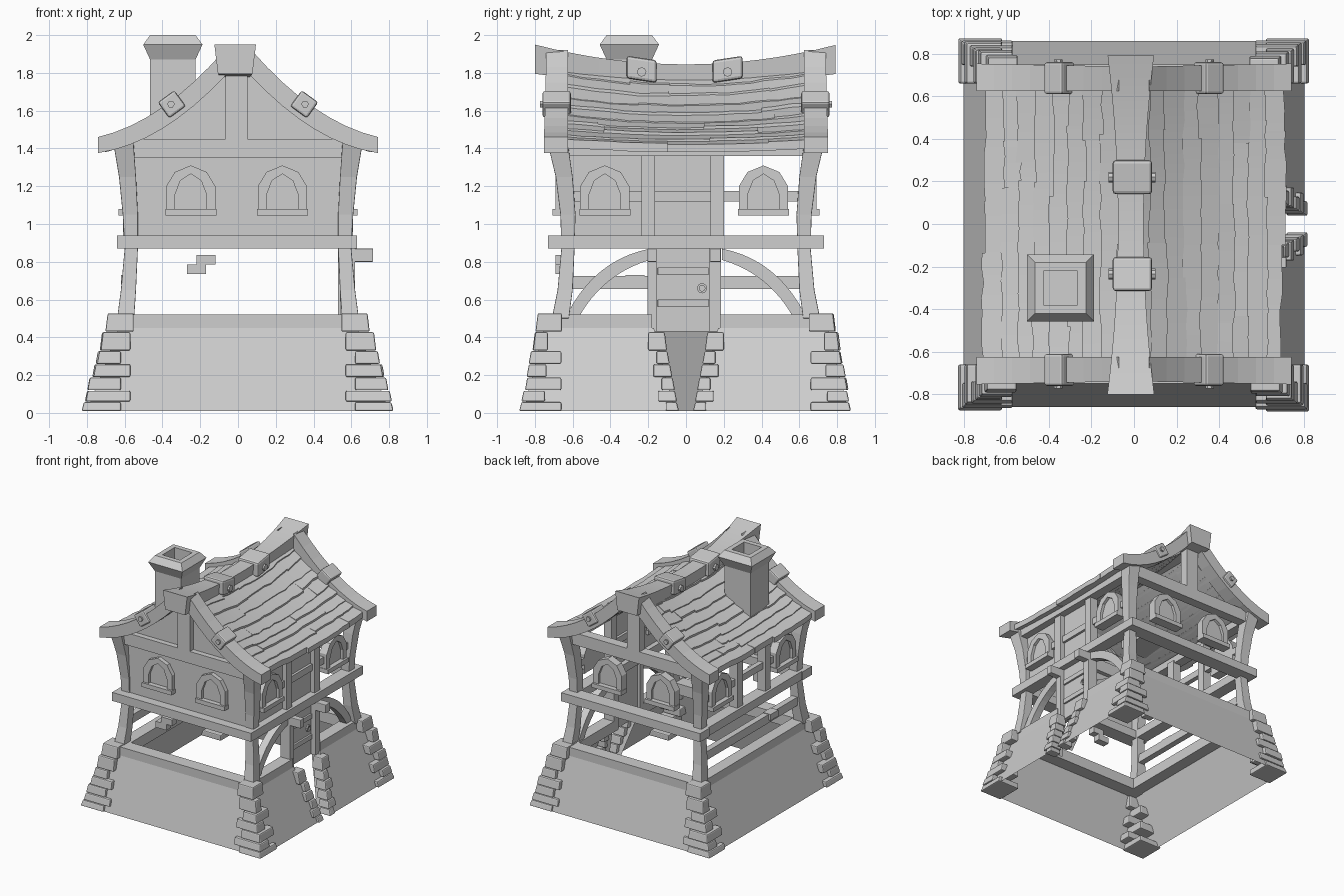
import bpy, bmesh, math, random
from mathutils import Vector

random.seed(4)
cube = bpy.data.objects.get("Cube")
if cube:
    bpy.data.objects.remove(cube)

grey = bpy.data.materials.new("plain grey")
grey.use_nodes = True
grey.diffuse_color = (0.62, 0.62, 0.62, 1)
grey.node_tree.nodes["Principled BSDF"].inputs["Base Color"].default_value = (0.62, 0.62, 0.62, 1)
CORNERS = [(a, b) for a in (1, -1) for b in (1, -1)]


def add_loft(bm, rings, caps=True):
    rows = [[bm.verts.new(p) for p in ring] for ring in rings]
    n = len(rows[0])
    for a, b in zip(rows, rows[1:]):
        for i in range(n):
            j = (i + 1) % n
            bm.faces.new((a[i], a[j], b[j], b[i]))
    if caps:
        bm.faces.new(rows[0])
        bm.faces.new(rows[-1])


def finish(name, bm, bevel=0, smooth=False):
    bmesh.ops.recalc_face_normals(bm, faces=bm.faces)
    mesh = bpy.data.meshes.new(name)
    bm.to_mesh(mesh)
    bm.free()
    mesh.materials.append(grey)
    ob = bpy.data.objects.new(name, mesh)
    bpy.context.collection.objects.link(ob)
    if bevel:
        mod = ob.modifiers.new("worn edges", "BEVEL")
        mod.width = bevel
        mod.segments = 2
    if smooth:
        bpy.context.view_layer.objects.active = ob
        ob.select_set(True)
        bpy.ops.object.shade_smooth_by_angle()
        ob.select_set(False)


def loft(name, rings, bevel=0, smooth=False):
    bm = bmesh.new()
    add_loft(bm, rings)
    finish(name, bm, bevel, smooth)


def rect(x0, x1, y0, y1, z):
    return [(x0, y0, z), (x1, y0, z), (x1, y1, z), (x0, y1, z)]


def boxes(name, items, bevel=0):
    bm = bmesh.new()
    for x0, x1, y0, y1, z0, z1 in items:
        add_loft(bm, [rect(x0, x1, y0, y1, z0), rect(x0, x1, y0, y1, z1)])
    finish(name, bm, bevel)


def sheet(name, polys):
    bm = bmesh.new()
    for poly in polys:
        bm.faces.new([bm.verts.new(p) for p in poly])
    finish(name, bm)


# Sloping base walls, with a tapering gap at the doorway
BX, BY, TX, TY = 0.8, 0.86, 0.63, 0.75
for s, side in ((-1, "front"), (1, "back")):
    sheet(side + "_base_wall", [[(-BX, s * BY, 0.01), (BX, s * BY, 0.01), (TX, s * TY, 0.45), (-TX, s * TY, 0.45)]])
sheet("right_base_wall", [[(-BX, -BY, 0.01), (-BX, BY, 0.01), (-TX, TY, 0.45), (-TX, -TY, 0.45)]])
sheet("door_side_base_wall", [[(BX, s * BY, 0.01), (BX, s * 0.06, 0.01), (TX, s * 0.17, 0.45), (TX, s * TY, 0.45)]
                              for s in (1, -1)])
for s in (1, -1):
    sheet("doorway_cheek", [[(BX, s * 0.06, 0.01), (TX, s * 0.17, 0.45), (0.55, s * 0.17, 0.45), (0.68, s * 0.06, 0.01)]])

# Corner stones and doorway stones, alternating long and short
levels = [0.01, 0.06, 0.12, 0.19, 0.26, 0.33, 0.43, 0.53]
for sx, sy in CORNERS:
    bm = bmesh.new()
    for i, (z0, z1) in enumerate(zip(levels, levels[1:])):
        t = z0 / 0.53
        ox = 0.83 - 0.165 * t + random.uniform(-0.006, 0.006)
        oy = 0.88 - 0.105 * t + random.uniform(-0.006, 0.006)
        lx, ly = (ox - 0.57, oy - 0.75 + 0.03 * t) if i % 2 else (ox - 0.62, oy - 0.66)
        if i == 6:
            lx, ly = 0.15, 0.14
        add_loft(bm, [[(sx * x, sy * y, z) for x, y, z in rect(ox - lx, ox - d, oy - ly, oy - d, h)]
                      for d, h in ((0, z0), (0.012, z1 - 0.003))])
    finish("corner_stones", bm, 0.008)
for s in (1, -1):
    bm = bmesh.new()
    for i, (z0, z1) in enumerate(zip(levels[:-2], levels[1:-1])):
        t = z0 / 0.43
        x = 0.82 - 0.15 * t
        inner = 0.035 + 0.085 * t
        w = 0.1 if i % 2 else 0.07
        add_loft(bm, [rect(x - 0.1, x, s * inner, s * (inner + w), z0),
                      rect(x - 0.1, x - 0.015, s * (inner + 0.012), s * (inner + w), z1 - 0.003)])
    finish("doorway_stones", bm, 0.008)

# Sill, floor and top beams
for s in (1, -1):
    boxes("end_sill_beam", [(-0.6, 0.6, s * 0.64, s * 0.75, 0.43, 0.52)])
    boxes("end_floor_beam", [(-0.64, 0.63, s * 0.61, s * 0.73, 0.87, 0.94)])
    boxes("side_floor_beam", [(s * 0.53, s * 0.63, -0.62, 0.62, 0.87, 0.94)])
    boxes("end_tie_beam", [(-0.63, 0.63, s * 0.62, s * 0.7, 1.35, 1.45)])
    boxes("side_wall_plate", [(s * 0.55, s * 0.63, -0.64, 0.64, 1.36, 1.42)])
    boxes("king_post", [(-0.065, 0.05, s * 0.63, s * 0.7, 1.44, 1.82)])
    boxes("side_studs", [(s * 0.54, s * 0.61, y, y + 0.07, 0.94, 1.38) for y in (-0.235, 0.13)])
    boxes("side_mid_rail", [(s * 0.55, s * 0.59, -0.62, 0.62, 1.12, 1.175)])
boxes("right_sill_beam", [(-0.63, -0.53, -0.66, 0.66, 0.43, 0.52)])
boxes("door_side_sill_beam", [(0.53, 0.63, s * 0.18, s * 0.66, 0.43, 0.52) for s in (1, -1)])
boxes("right_low_rail", [(-0.6, -0.55, -0.62, 0.62, 0.655, 0.725)])

# Curved corner posts: height, outer x, outer y, thickness
shape = [(0.5, 0.64, 0.71, 0.09), (0.65, 0.62, 0.68, 0.08), (0.87, 0.6, 0.66, 0.07),
         (1.05, 0.61, 0.665, 0.08), (1.25, 0.63, 0.69, 0.09), (1.46, 0.665, 0.74, 0.11)]
for sx, sy in CORNERS:
    loft("corner_post", [rect(sx * (x - w), sx * x, sy * (y - w), sy * y, z) for z, x, y, w in shape], 0.004)

# Plaster panels on the front and the door side
sheet("front_wall", [[(-0.59, -0.655, 0.92), (0.59, -0.655, 0.92), (0.63, -0.655, 1.42),
                      (0.34, -0.655, 1.6), (0, -0.655, 1.84), (-0.34, -0.655, 1.6), (-0.63, -0.655, 1.42)]])
sheet("side_wall", [[(0.57, a, 0.93), (0.57, b, 0.93), (0.57, b, 1.38), (0.57, a, 1.38)]
                    for a, b in ((-0.64, -0.2), (-0.2, 0.16))])


# Pointed windows with ledges on all four sides
def arch(half, base, top):
    return [(-half, base), (half, base), (half, top - 0.11), (half * 0.65, top - 0.035), (0, top),
            (-half * 0.65, top - 0.035), (-half, top - 0.11)]


def window(place):
    outer, inner = arch(0.13, 1.07, 1.31), arch(0.084, 1.08, 1.265)
    loft("window", [[place(u, d, z) for u, z in ring]
                    for ring, d in ((outer, -0.03), (outer, 0.035), (inner, 0.035), (inner, 0.012))])
    loft("window_ledge", [[place(u, d, z) for u, d in ((-0.135, -0.03), (0.135, -0.03), (0.135, 0.052), (-0.135, 0.052))]
                          for z in (1.045, 1.08)])


for s in (1, -1):
    for c in (-0.25, 0.235):
        window(lambda u, d, z: (c + u, s * (0.655 + d), z))
    for c in (-0.43, 0.41):
        window(lambda u, d, z: (s * (0.58 + d), c + u, z))

# Door with straps, ring handle, jambs, brackets and arched braces
boxes("door", [(0.55, 0.58, -0.155, 0.125, 0.43, 0.87)])
boxes("door_straps", [(0.575, 0.595, -0.15, 0.12, z, z + 0.04) for z in (0.56, 0.73)], 0.003)
bm = bmesh.new()
for i in range(10):
    a, b = i * math.tau / 10, (i + 1) * math.tau / 10
    add_loft(bm, [[(0.58 + dx, 0.085 + r * math.sin(t), 0.66 + r * math.cos(t))
                   for dx, r in ((0, 0.015), (0.012, 0.015), (0.012, 0.027), (0, 0.027))] for t in (a, b)], False)
finish("door_ring", bm)
for y0, y1 in ((-0.205, -0.155), (0.125, 0.185)):
    boxes("door_jamb", [(0.53, 0.62, y0, y1, 0.43, 0.87)])
    boxes("door_bracket", [(0.55, 0.715, y0, y1, 0.8, 0.87)], 0.004)


def bend(a, b, c, t):
    return a * (1 - t) ** 2 + 2 * b * t * (1 - t) + c * t * t


for s in (1, -1):
    rings = []
    for i in range(11):
        t = i / 10
        yo, zo = bend(0.63, 0.485, 0.19, t), bend(0.52, 0.81, 0.87, t)
        yi, zi = bend(0.56, 0.43, 0.19, t), bend(0.52, 0.74, 0.81, t)
        rings.append([(0.54, s * yo, zo), (0.6, s * yo, zo), (0.6, s * yi, zi), (0.54, s * yi, zi)])
    loft("arched_brace", rings)

# Loose wall bricks
boxes("wall_bricks", [(-0.27, -0.17, -0.69, -0.63, 0.735, 0.785), (-0.22, -0.12, -0.69, -0.63, 0.785, 0.835),
                      (-0.62, -0.55, -0.32, -0.22, 0.68, 0.73)])


# Sagging shingle roof
def roof_z(x, y):
    t = min(abs(x) / 0.7, 1)
    return 1.775 - 0.55 * t + 0.175 * t * t + 0.06 * (y / 0.63) ** 2 * (1 - 0.7 * t)


rows = 9
for s in (1, -1):
    bm = bmesh.new()
    for r in range(rows):
        cuts = [-0.63] + sorted(random.uniform(-0.5, 0.5) for _ in range(2)) + [0.63]
        for y0, y1 in zip(cuts, cuts[1:]):
            xa = max(0.0, r * 0.7 / rows - 0.03)
            xb = (r + 1) * 0.7 / rows + random.uniform(-0.012, 0.012)
            lift = random.uniform(0.02, 0.03)
            rings = []
            n = max(2, int((y1 - y0) / 0.07))
            for i in range(n + 1):
                y = y0 + (y1 - y0) * i / n
                e = xb + random.uniform(-0.006, 0.006)
                za, zb = roof_z(xa, y), roof_z(e, y)
                rings.append([(s * xa, y, za - 0.02), (s * xa, y, za + 0.008), (s * e, y, zb + lift), (s * e, y, zb - 0.02)])
            add_loft(bm, rings)
    finish("roof_shingles", bm, smooth=True)

# Curved barge boards with bolted clamps
for sx, sy in CORNERS:
    rings = []
    for i in range(9):
        t = i / 8
        x, z = 0.07 + 0.67 * t, 1.922 - 0.769 * t + 0.308 * t * t
        low, yo = z - 0.14 + 0.055 * t, 0.74 + 0.013 * t
        rings.append([(sx * x, sy * 0.625, z), (sx * x, sy * yo, z), (sx * x, sy * yo, low), (sx * x, sy * 0.625, low)])
    loft("barge_board", rings)
    mid, along, up = Vector((0.355, 0, 1.64)), Vector((0.8, 0, -0.58)), Vector((0.58, 0, 0.8))
    ring = [mid + along * a + up * b for a, b in ((-0.055, -0.06), (0.055, -0.06), (0.055, 0.045), (-0.055, 0.045))]
    loft("barge_clamp", [[(sx * p.x, sy * y, p.z) for p in ring] for y in (0.61, 0.76)], 0.012)
    loft("clamp_bolt", [[(sx * (0.355 + 0.02 * math.cos(a)), sy * y, 1.635 + 0.02 * math.sin(a))
                         for a in (k * math.tau / 6 for k in range(6))] for y in (0.75, 0.773)])


# Flared, sagging ridge beam
def ridge(y):
    q = (y / 0.8) ** 2
    return 0.06 + 0.05 * q, 1.845 + 0.105 * q, 1.745 + 0.05 * q


rings = []
for i in range(17):
    y = -0.8 + i * 0.0994
    w, top, low = ridge(y)
    rings.append([(-0.015 - w, y, top), (-0.015 + w, y, top), (-0.015 + w * 0.83, y, low), (-0.015 - w * 0.83, y, low)])
loft("ridge_beam", rings, smooth=True)
for y in (-0.235, 0.22):
    w, top, low = ridge(y)
    tilt = 0.012 if y > 0 else -0.012
    loft("ridge_clamp", [[(-0.1, v, low + 0.01 + k), (0.085, v, low + 0.01 + k), (0.085, v, top + 0.025 + k),
                          (-0.1, v, top + 0.025 + k)] for v, k in ((y - 0.08, -tilt), (y + 0.08, tilt))], 0.015)
    loft("ridge_bolt", [[(x, y + 0.025 * math.cos(a), 1.805 + 0.025 * math.sin(a))
                         for a in (k * math.tau / 8 for k in range(8))] for x in (-0.12, 0.1)])

# Hollow chimney with flared cap
profile = [(1.48, 0.12), (1.87, 0.12), (1.95, 0.157), (2.0, 0.12), (2.0, 0.08), (1.88, 0.08)]
loft("chimney", [rect(-0.345 - h, -0.345 + h, -0.3 - h, -0.3 + h, z) for z, h in profile])
